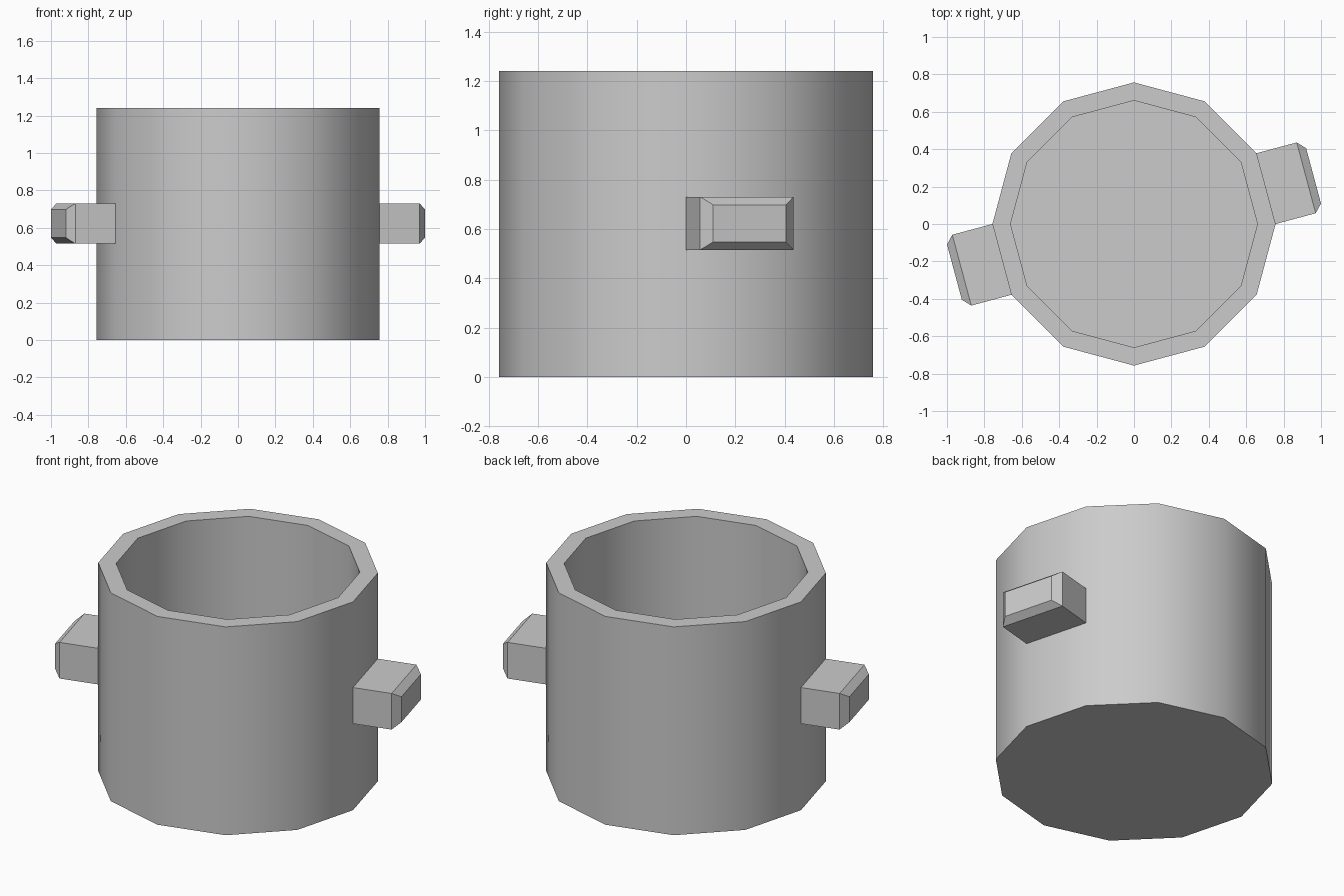
import bpy, bmesh
from math import cos, sin, pi, radians

if "Cube" in bpy.data.objects:
    bpy.data.objects.remove(bpy.data.objects["Cube"])

SIDES, R_OUT, R_IN, HEIGHT, FLOOR = 12, 0.757, 0.66, 1.24, 0.1


def make_object(name, bm):
    bmesh.ops.recalc_face_normals(bm, faces=bm.faces)
    mesh = bpy.data.meshes.new(name)
    bm.to_mesh(mesh)
    bm.free()
    obj = bpy.data.objects.new(name, mesh)
    bpy.context.collection.objects.link(obj)
    return obj


def bridge(bm, rings):
    for a, b in zip(rings, rings[1:]):
        for i in range(len(a)):
            j = (i + 1) % len(a)
            bm.faces.new((a[i], a[j], b[j], b[i]))


# Twelve-sided hollow pot: outer wall, flat rim, inner wall, floor
bm = bmesh.new()
rings = [[bm.verts.new((r * cos(2 * pi * i / SIDES), r * sin(2 * pi * i / SIDES), z))
          for i in range(SIDES)]
         for r, z in ((R_OUT, 0), (R_OUT, HEIGHT), (R_IN, HEIGHT), (R_IN, FLOOR))]
bridge(bm, rings)
bm.faces.new(rings[0])
bm.faces.new(rings[-1])
pot = make_object("pot_body", bm)
bpy.context.view_layer.objects.active = pot
pot.select_set(True)
bpy.ops.object.shade_smooth_by_angle(angle=radians(35))
pot.select_set(False)


# Block handle spanning one wall panel, with a chamfered outer end
def make_handle(name, angle):
    bm = bmesh.new()
    apothem = R_OUT * cos(pi / SIDES)
    half = R_OUT * sin(pi / SIDES)
    sections = ((apothem, half, 0.515, 0.73),
                (apothem + 0.222, half, 0.515, 0.73),
                (0.994, 0.153, 0.547, 0.698))
    rings = [[bm.verts.new((d, y, z))
              for y, z in ((-w, lo), (w, lo), (w, hi), (-w, hi))]
             for d, w, lo, hi in sections]
    bridge(bm, rings)
    bm.faces.new(rings[-1])
    bm.faces.new(rings[0])
    make_object(name, bm).rotation_euler.z = angle


make_handle("right_handle", radians(15))
make_handle("left_handle", radians(195))
